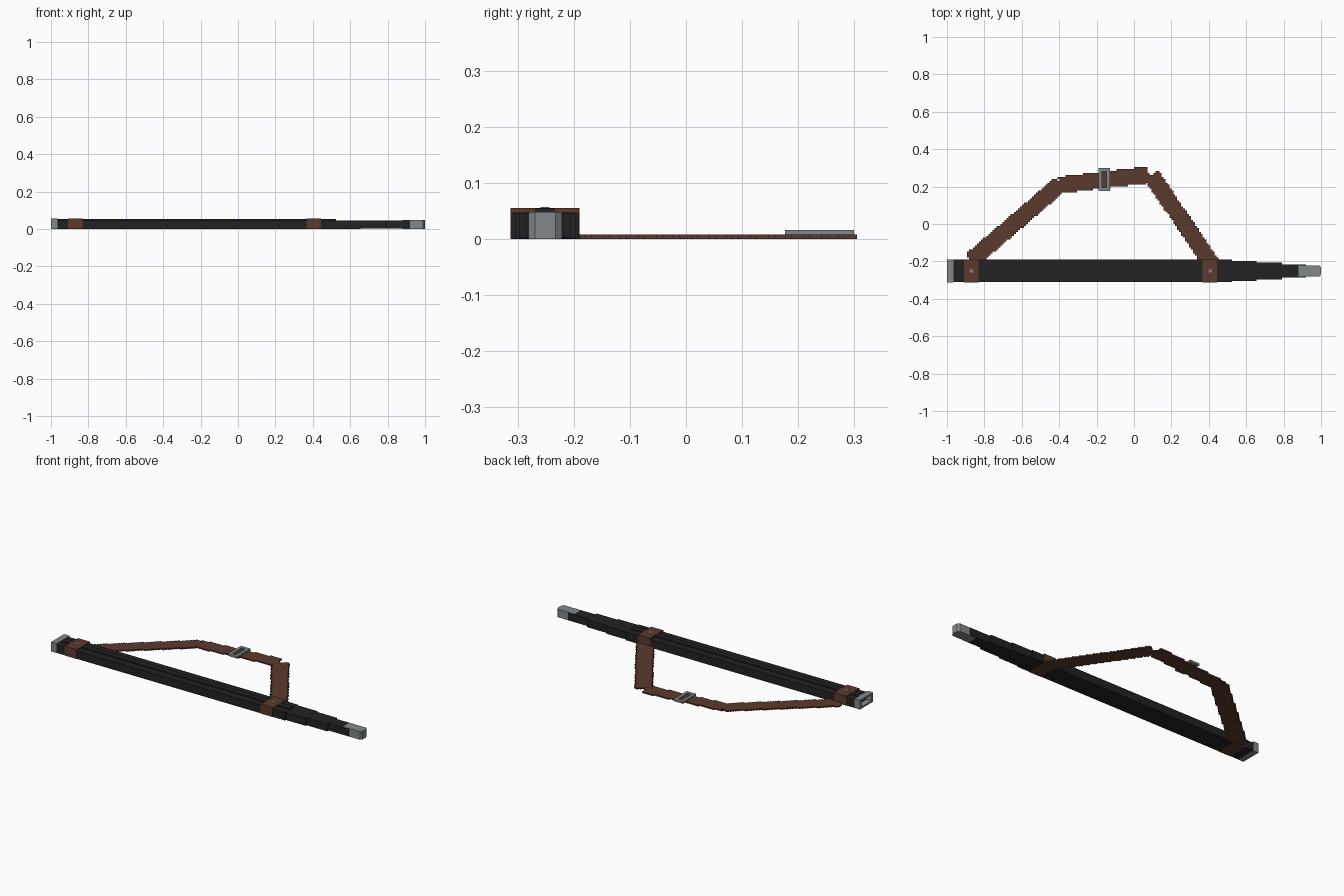
import bpy, bmesh, math
from mathutils import Vector

if "Cube" in bpy.data.objects:
    bpy.data.objects.remove(bpy.data.objects["Cube"])


def material(name, rgb):
    m = bpy.data.materials.new(name)
    m.diffuse_color = (*rgb, 1)
    m.use_nodes = True
    m.node_tree.nodes["Principled BSDF"].inputs["Base Color"].default_value = m.diffuse_color
    return m


BLACK = material("black leather", (0.016, 0.016, 0.016))
BROWN = material("brown leather", (0.105, 0.042, 0.026))
GREY = material("grey metal", (0.22, 0.245, 0.255))
YC = -0.251  # centre line of the sheath


def finish(name, bm, mat):
    bmesh.ops.recalc_face_normals(bm, faces=bm.faces)
    me = bpy.data.meshes.new(name)
    bm.to_mesh(me)
    bm.free()
    me.materials.append(mat)
    ob = bpy.data.objects.new(name, me)
    bpy.context.collection.objects.link(ob)
    return ob


def boxes(name, mat, *spans):
    """One object from boxes given as (x0, x1, y0, y1, z0, z1)."""
    bm = bmesh.new()
    for x0, x1, y0, y1, z0, z1 in spans:
        for v in bmesh.ops.create_cube(bm, size=1)["verts"]:
            v.co = Vector((x1 if v.co.x > 0 else x0,
                           y1 if v.co.y > 0 else y0,
                           z1 if v.co.z > 0 else z0))
    return finish(name, bm, mat)


def centred(x0, x1, half, z0, z1):
    return (x0, x1, YC - half, YC + half, z0, z1)


# Sheath: wide body with a raised centre ridge
boxes("sheath_body", BLACK, centred(-0.965, 0.525, 0.060, 0.0, 0.047))
boxes("sheath_ridge", BLACK, centred(-0.965, 0.525, 0.017, 0.046, 0.0545))

# Stepped taper towards the tip
boxes("sheath_taper", BLACK,
      centred(0.52, 0.655, 0.054, 0.001, 0.0465),
      centred(0.65, 0.79, 0.046, 0.0015, 0.046),
      centred(0.785, 0.92, 0.034, 0.002, 0.0455))

# Metal tip with clipped corners
bm = bmesh.new()
h = 0.030
outline = [(0.88, -h), (0.99, -h), (1.0, -h + 0.012), (1.0, h - 0.012), (0.99, h), (0.88, h)]
base = bm.faces.new([bm.verts.new((x, YC + y, 0)) for x, y in outline])
top = bmesh.ops.extrude_face_region(bm, geom=[base])["geom"]
for g in top:
    if isinstance(g, bmesh.types.BMVert):
        g.co.z = 0.0475
finish("metal_tip", bm, GREY)

# Open metal throat at the mouth
boxes("metal_throat", GREY,
      centred(-1.0, -0.964, 0.061, 0.0, 0.010),
      centred(-1.0, -0.964, 0.061, 0.045, 0.055),
      (-1.0, -0.964, YC - 0.061, YC - 0.047, 0.01, 0.045),
      (-1.0, -0.964, YC + 0.047, YC + 0.061, 0.01, 0.045))

# Leather bands around the sheath, each with a rivet
for label, x in (("rear", -0.87), ("front", 0.407)):
    boxes(label + "_band", BROWN, centred(x - 0.04, x + 0.038, 0.0615, -0.0005, 0.055))
    boxes(label + "_rivet", GREY, centred(x - 0.009, x + 0.009, 0.008, 0.054, 0.0565))


def pixel_strap(name, a, b, half, cell=0.0105, z1=0.008):
    """Flat strap from a to b, rasterised on a grid so its edges are stepped."""
    a, b = Vector(a), Vector(b)
    d = (b - a).normalized()
    length = (b - a).length
    bm = bmesh.new()
    grid = {}

    def vert(i, j):
        if (i, j) not in grid:
            grid[i, j] = bm.verts.new((i * cell, j * cell, 0))
        return grid[i, j]

    for i in range(-100, 100):
        for j in range(-20, 40):
            p = Vector(((i + 0.5) * cell, (j + 0.5) * cell)) - a
            if 0 <= p.dot(d) <= length and abs(d.x * p.y - d.y * p.x) <= half \
                    and j * cell > -0.20:
                bm.faces.new([vert(i, j), vert(i + 1, j), vert(i + 1, j + 1), vert(i, j + 1)])
    for g in bmesh.ops.extrude_face_region(bm, geom=bm.faces[:])["geom"]:
        if isinstance(g, bmesh.types.BMVert):
            g.co.z = z1
    return finish(name, bm, BROWN)


# Carrying strap in three runs
pixel_strap("strap_rear", (-0.87, -0.194), (-0.39, 0.217), 0.045)
pixel_strap("strap_middle", (-0.40, 0.208), (0.08, 0.263), 0.045, z1=0.0078)
pixel_strap("strap_front", (0.093, 0.262), (0.412, -0.21), 0.045, z1=0.0082)

# Buckle frame over the middle run
X0, X1, Y0, Y1, T = -0.19, -0.128, 0.176, 0.299, 0.018
boxes("buckle", GREY,
      (X0, X0 + T, Y0, Y1, 0.004, 0.016), (X1 - T, X1, Y0, Y1, 0.004, 0.016),
      (X0 + T, X1 - T, Y0, Y0 + T, 0.004, 0.016), (X0 + T, X1 - T, Y1 - T, Y1, 0.004, 0.016))
